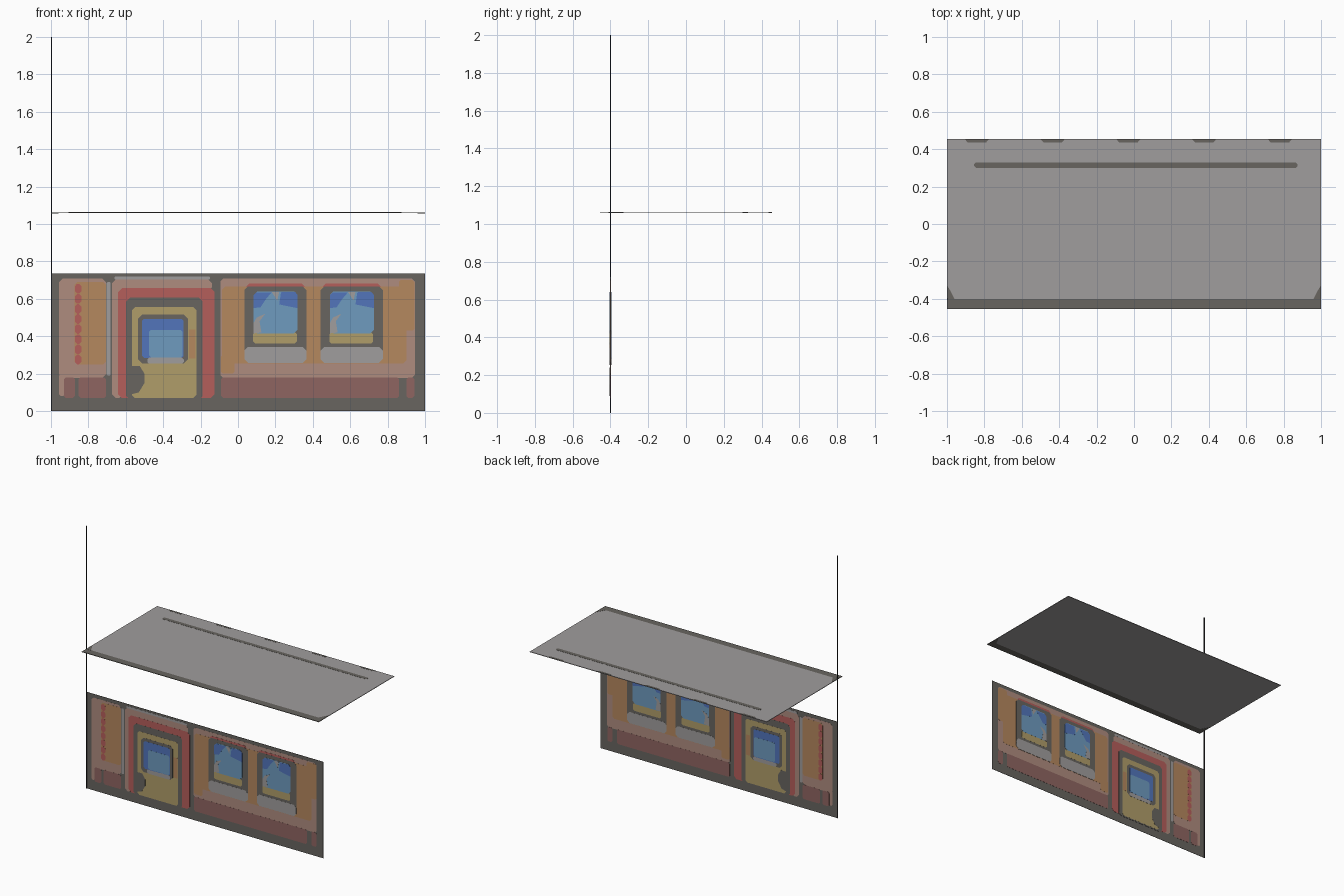
import bpy, bmesh

cube = bpy.data.objects.get("Cube")
if cube:
    bpy.data.objects.remove(cube, do_unlink=True)

# Flat colours, given as 0-255 screen values and turned linear
COLOURS = {
    "dark grey": (104, 101, 96), "light grey": (160, 157, 157),
    "orange tan": (181, 136, 94), "pale pink": (175, 140, 127),
    "maroon": (143, 101, 97), "red": (181, 94, 91),
    "olive yellow": (176, 158, 106), "light blue": (110, 155, 191),
    "deep blue": (82, 117, 187), "charcoal": (48, 46, 48),
}


def linear(c):
    c /= 255
    return c / 12.92 if c <= 0.04045 else ((c + 0.055) / 1.055) ** 2.4


MATS = {}
for name, rgb in COLOURS.items():
    mat = bpy.data.materials.new(name)
    mat.use_nodes = True
    col = tuple(linear(c) for c in rgb) + (1.0,)
    mat.diffuse_color = col
    bsdf = mat.node_tree.nodes["Principled BSDF"]
    bsdf.inputs["Base Color"].default_value = col
    bsdf.inputs["Roughness"].default_value = 0.9
    MATS[name] = mat


def rect(x0, x1, z0, z1, c=0.0):
    """Rectangle outline with corners cut by c."""
    if c <= 0:
        return [(x0, z0), (x1, z0), (x1, z1), (x0, z1)]
    return [(x0 + c, z0), (x1 - c, z0), (x1, z0 + c), (x1, z1 - c),
            (x1 - c, z1), (x0 + c, z1), (x0, z1 - c), (x0, z0 + c)]


def slab(name, colour, outlines, to_3d, low, high):
    """Extrude flat outlines between two depths."""
    bm = bmesh.new()
    for pts in outlines:
        a = [bm.verts.new(to_3d(u, v, low)) for u, v in pts]
        b = [bm.verts.new(to_3d(u, v, high)) for u, v in pts]
        bm.faces.new(a)
        bm.faces.new(b)
        for i in range(len(pts)):
            j = (i + 1) % len(pts)
            bm.faces.new((a[i], a[j], b[j], b[i]))
    bmesh.ops.recalc_face_normals(bm, faces=bm.faces)
    mesh = bpy.data.meshes.new(name)
    bm.to_mesh(mesh)
    bm.free()
    mesh.materials.append(MATS[colour])
    ob = bpy.data.objects.new(name, mesh)
    bpy.context.collection.objects.link(ob)
    return ob


WALL_Y = -0.40


def wall(name, colour, layer, *outlines):
    """Painted plate passing through the wall, so both sides show it."""
    t = 0.001 + 0.0006 * layer
    slab(name, colour, outlines, lambda u, v, d: (u, WALL_Y + d, v), -t, t)


def roof(name, colour, low, high, *outlines):
    slab(name, colour, outlines, lambda u, v, d: (u, v, 1.06 + d), low, high)


# Wall backing
wall("wall_panel", "dark grey", 0, rect(-1, 1, 0, 0.735))

# Narrow left bay
wall("left_bay_border", "pale pink", 1, rect(-0.957, -0.705, 0.177, 0.708, 0.02),
     rect(-0.957, -0.925, 0.08, 0.2, 0.01))
wall("left_bay_wall", "orange tan", 2, rect(-0.875, -0.705, 0.25, 0.69, 0.015))
wall("left_bay_base", "maroon", 2, rect(-0.93, -0.872, 0.07, 0.18, 0.01),
     rect(-0.852, -0.705, 0.07, 0.18, 0.01))
wall("left_bay_dashes", "red", 3,
     *[rect(-0.872, -0.838, z, z + 0.052, 0.012)
       for z in [0.25 + 0.054 * i for i in range(8)]])
wall("bay_divider", "light grey", 1, rect(-0.702, -0.682, 0.19, 0.69, 0.005))

# Door surround
wall("door_arch_outer", "pale pink", 1, rect(-0.673, -0.614, 0.07, 0.70, 0.02),
     rect(-0.673, -0.14, 0.64, 0.705, 0.02))
wall("door_arch_cap", "light grey", 2, rect(-0.66, -0.15, 0.703, 0.72, 0.005))
wall("door_arch", "red", 2, rect(-0.641, -0.126, 0.07, 0.657, 0.02))
wall("door_recess", "dark grey", 3, rect(-0.598, -0.19, 0.06, 0.606, 0.02))
wall("door", "olive yellow", 4, rect(-0.566, -0.223, 0.07, 0.555, 0.015))
wall("door_patch", "orange tan", 5, rect(-0.262, -0.228, 0.28, 0.435))
wall("door_window_frame", "dark grey", 5, rect(-0.534, -0.268, 0.255, 0.515, 0.02),
     [(-0.567, 0.24), (-0.525, 0.24), (-0.5, 0.2), (-0.5, 0.15),
      (-0.53, 0.10), (-0.567, 0.09)])
wall("door_window_sill", "light grey", 6, rect(-0.485, -0.29, 0.253, 0.285, 0.01))
wall("door_glass", "deep blue", 6, rect(-0.512, -0.292, 0.283, 0.493, 0.01))
wall("door_glass_light", "light blue", 7, rect(-0.475, -0.296, 0.287, 0.434, 0.01))

# Wide right bay
wall("right_bay_border", "pale pink", 1, rect(-0.094, 0.945, 0.177, 0.708, 0.015))
wall("right_bay_wall", "orange tan", 2, rect(-0.085, 0.90, 0.255, 0.665, 0.015),
     rect(0.86, 0.943, 0.43, 0.70, 0.01), rect(-0.09, -0.02, 0.20, 0.30, 0.01))
wall("right_bay_base", "maroon", 2, rect(-0.09, 0.862, 0.07, 0.18, 0.01),
     rect(0.9, 0.943, 0.07, 0.18, 0.01))

# Two matching windows
for side, cx in (("right", 0.20), ("left", 0.608)):
    def box(x0, x1, z0, z1, c=0.0):
        return rect(cx + x0, cx + x1, z0, z1, c)

    def poly(*pts):
        return [(cx + x, z) for x, z in pts]

    n = side + "_window_"
    wall(n + "header", "red", 3, box(-0.155, 0.155, 0.65, 0.682, 0.015))
    wall(n + "frame", "dark grey", 4, box(-0.166, 0.166, 0.27, 0.667, 0.02))
    wall(n + "ledge", "light grey", 5, box(-0.166, 0.166, 0.257, 0.343, 0.02))
    wall(n + "bottom_rail", "olive yellow", 5, box(-0.12, 0.115, 0.362, 0.42, 0.01))
    wall(n + "glass", "light blue", 6, box(-0.117, 0.119, 0.415, 0.64, 0.02))
    wall(n + "sky_reflection", "deep blue", 7,
         poly((-0.117, 0.55), (-0.08, 0.555), (-0.05, 0.60), (-0.02, 0.635),
              (-0.10, 0.635), (-0.117, 0.62)),
         poly((0.02, 0.57), (0.119, 0.55), (0.119, 0.62), (0.105, 0.637), (0.03, 0.635)))
    wall(n + "pale_reflection", "light grey", 7,
         poly((-0.117, 0.415), (-0.075, 0.42), (-0.085, 0.48), (-0.055, 0.52),
              (-0.10, 0.50), (-0.117, 0.47)),
         poly((-0.02, 0.637), (0.02, 0.637), (0.01, 0.59)))

# Roof sheet with dark front edge
roof("roof_sheet", "light grey", -0.002, 0.002, rect(-1, 1, -0.40, 0.455))
roof("roof_front_edge", "dark grey", -0.002, 0.002, rect(-1, 1, -0.455, -0.40))
roof("roof_corner_marks", "dark grey", -0.0028, 0.0028,
     *[[(s * 0.999, -0.41), (s * 0.96, -0.401), (s * 0.98, -0.36), (s * 0.999, -0.33)]
       for s in (-1, 1)])
roof("roof_seam", "dark grey", 0.001, 0.003, rect(-0.855, 0.875, 0.30, 0.329, 0.01))
roof("roof_back_marks", "dark grey", 0.001, 0.003,
     *[[(x - 0.065, 0.454), (x - 0.05, 0.437), (x + 0.05, 0.437), (x + 0.065, 0.454)]
       for x in [-0.84 + 0.405 * i for i in range(5)]])

# Thin corner pole
slab("corner_pole", "charcoal", [rect(-1, -0.994, WALL_Y - 0.003, WALL_Y + 0.003)],
     lambda u, v, d: (u, v, d), 0, 2)
